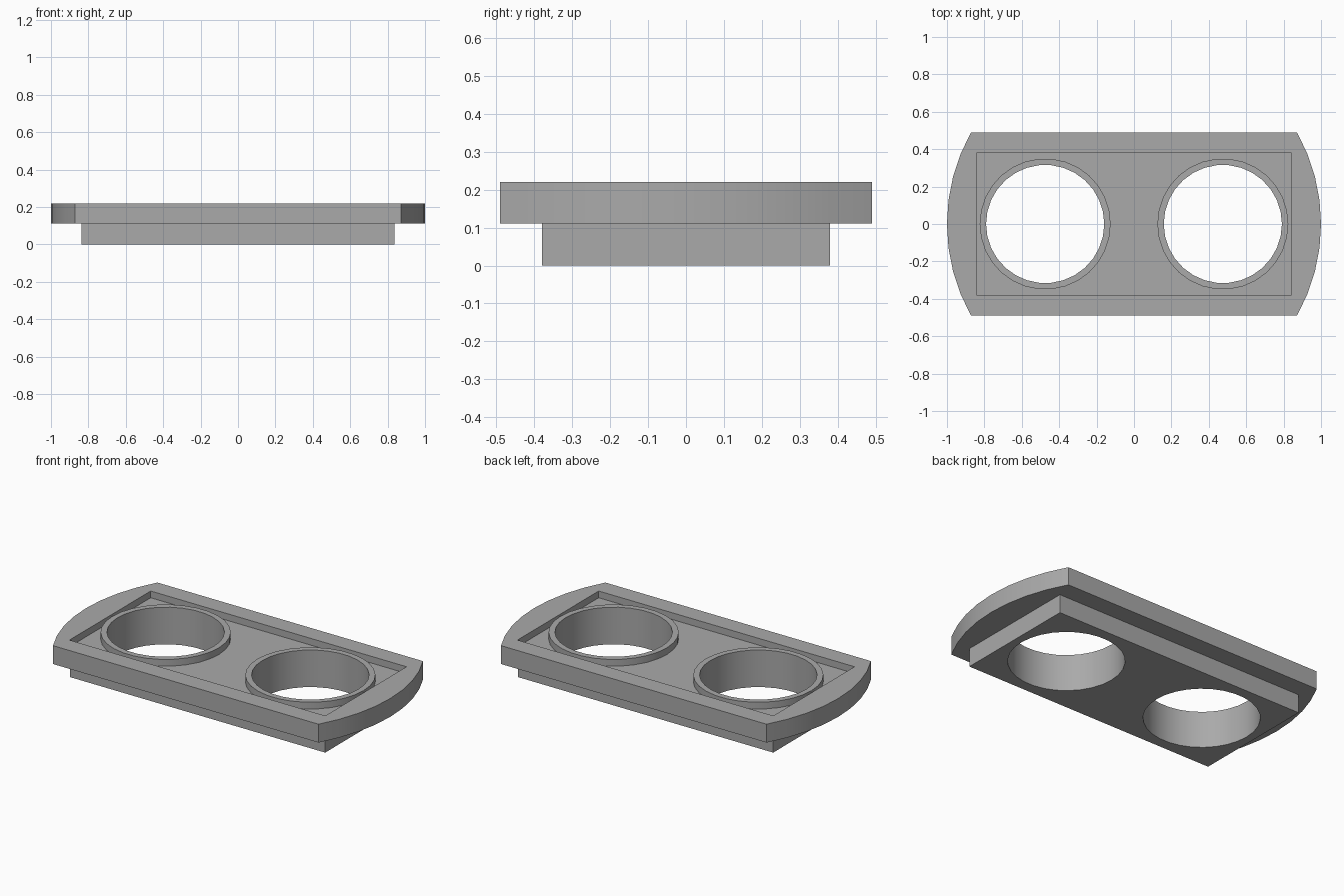
import bpy
import bmesh
from math import asin, cos, sin, pi

cube = bpy.data.objects.get("Cube")
if cube:
    bpy.data.objects.remove(cube, do_unlink=True)

TOP, STEP, FLOOR = 0.22, 0.111, 0.18
HALF_DEPTH = 0.49
HOLE_X, HOLE_R, COLLAR_R = 0.475, 0.316, 0.35

grey = bpy.data.materials.new("plain grey")
grey.use_nodes = True
colour = (0.4, 0.4, 0.4, 1)
grey.diffuse_color = colour
grey.node_tree.nodes["Principled BSDF"].inputs["Base Color"].default_value = colour


def prism(name, outline, z0, z1):
    """Closed solid from a flat outline, extruded upwards."""
    bm = bmesh.new()
    face = bm.faces.new([bm.verts.new((x, y, z0)) for x, y in outline])
    top = bmesh.ops.extrude_face_region(bm, geom=[face])["geom"]
    verts = [v for v in top if isinstance(v, bmesh.types.BMVert)]
    bmesh.ops.translate(bm, verts=verts, vec=(0, 0, z1 - z0))
    bmesh.ops.recalc_face_normals(bm, faces=bm.faces)
    mesh = bpy.data.meshes.new(name)
    bm.to_mesh(mesh)
    bm.free()
    mesh.materials.append(grey)
    obj = bpy.data.objects.new(name, mesh)
    bpy.context.collection.objects.link(obj)
    return obj


def arc(radius, start, end, steps, cx=0):
    return [(cx + radius * cos(start + (end - start) * i / steps),
             radius * sin(start + (end - start) * i / steps)) for i in range(steps + 1)]


def circle(radius, cx):
    return arc(radius, 0, 2 * pi, 30, cx)[:-1]


def rectangle(x, y):
    return [(-x, -y), (x, -y), (x, y), (-x, y)]


def combine(target, tool, operation):
    """Apply a boolean and discard the tool solid."""
    tool.hide_render = True
    mod = target.modifiers.new(operation.lower(), "BOOLEAN")
    mod.object, mod.operation, mod.solver = tool, operation, "EXACT"
    bpy.context.view_layer.objects.active = target
    bpy.ops.object.modifier_apply(modifier=mod.name)
    bpy.data.objects.remove(tool, do_unlink=True)


# Upper plate: a unit disc trimmed straight at front and back
a = asin(HALF_DEPTH)
body = prism("twin_hole_plate", arc(1, -a, a, 8) + arc(1, pi - a, pi + a, 8), STEP, TOP)

# Shallow tray in the top and the narrower block underneath
combine(body, prism("tray_cutter", rectangle(0.84, 0.381), FLOOR, TOP + 0.1), "DIFFERENCE")
combine(body, prism("lower_block", rectangle(0.838, 0.379), 0, 0.15), "UNION")

# Raised collars, then the through holes
for x in (-HOLE_X, HOLE_X):
    combine(body, prism("collar", circle(COLLAR_R, x), 0.15, TOP), "UNION")
    combine(body, prism("hole_cutter", circle(HOLE_R, x), -0.1, TOP + 0.1), "DIFFERENCE")

bpy.ops.object.select_all(action="DESELECT")
body.select_set(True)
bpy.context.view_layer.objects.active = body
bpy.ops.object.shade_smooth_by_angle(angle=pi / 6)
